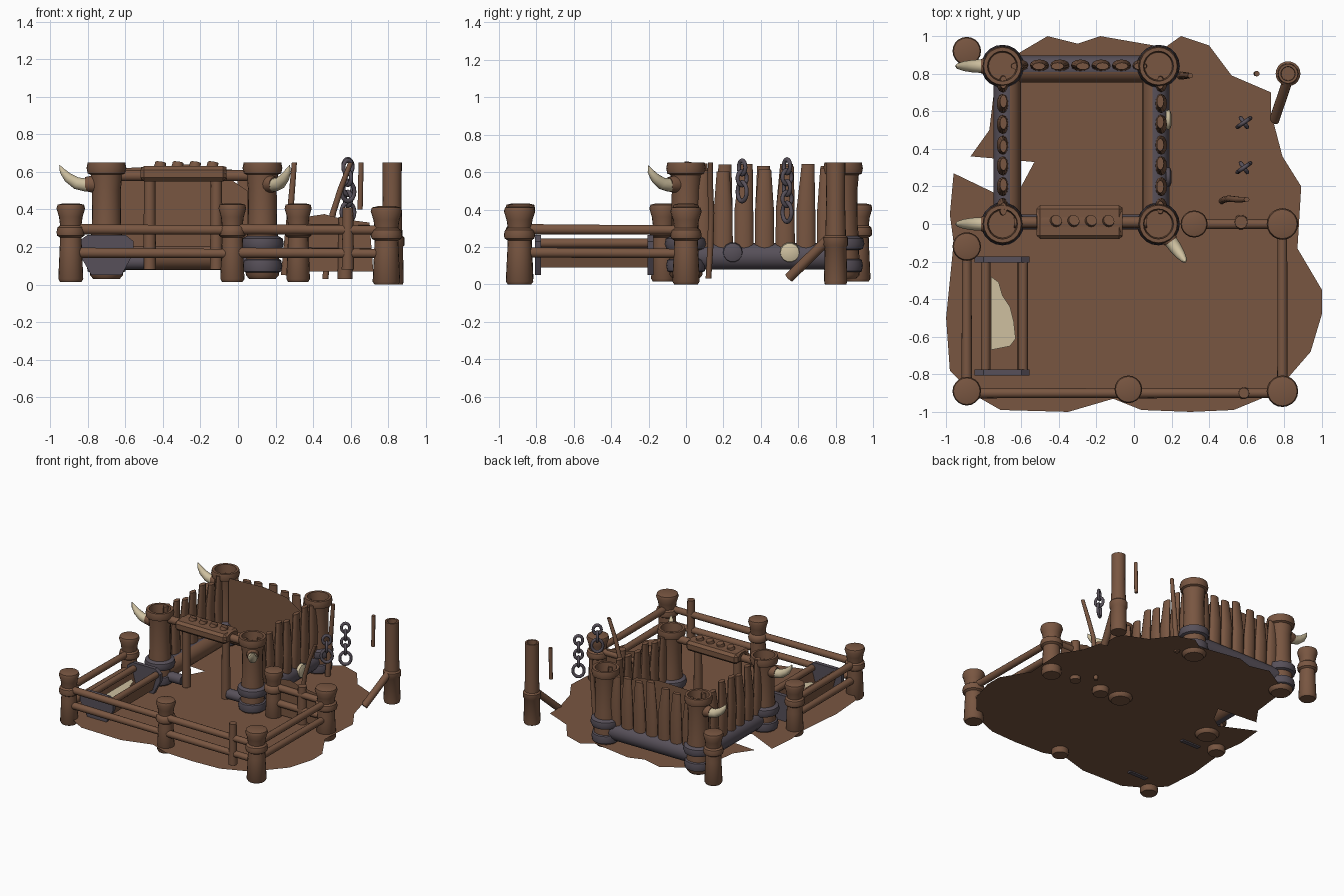
import bpy, bmesh, math, random
from mathutils import Vector, Matrix

if "Cube" in bpy.data.objects:
    bpy.data.objects.remove(bpy.data.objects["Cube"])

random.seed(4)


def material(name, rgb):
    m = bpy.data.materials.new(name)
    m.diffuse_color = (*rgb, 1)
    m.use_nodes = True
    m.node_tree.nodes["Principled BSDF"].inputs["Base Color"].default_value = m.diffuse_color
    return m


WOOD = material("brown wood", (0.19, 0.093, 0.053))
IRON = material("grey iron", (0.095, 0.08, 0.1))
BONE = material("pale bone", (0.62, 0.53, 0.35))


def finish(bm, name, mat, smooth=True):
    me = bpy.data.meshes.new(name)
    for f in bm.faces:
        f.smooth = smooth
    bm.to_mesh(me)
    bm.free()
    me.materials.append(mat)
    if smooth:
        me.set_sharp_from_angle(angle=math.radians(40))
    ob = bpy.data.objects.new(name, me)
    bpy.context.collection.objects.link(ob)
    return ob


def tube(name, pts, radii, mat=WOOD, sides=14, axis=None, flat=(1, 1)):
    """Rings along a path; a fixed axis turns it into a lathe."""
    bm = bmesh.new()
    pts = [Vector(p) for p in pts]
    rings = []
    for i, p in enumerate(pts):
        d = Vector(axis) if axis else pts[min(i + 1, len(pts) - 1)] - pts[max(i - 1, 0)]
        q = d.to_track_quat('Z', 'Y')
        ring = []
        for k in range(sides):
            a = math.tau * k / sides
            v = Vector((math.cos(a) * radii[i] * flat[0], math.sin(a) * radii[i] * flat[1], 0))
            ring.append(bm.verts.new(p + q @ v))
        rings.append(ring)
    for a, b in zip(rings, rings[1:]):
        for k in range(sides):
            j = (k + 1) % sides
            bm.faces.new((a[k], a[j], b[j], b[k]))
    bm.faces.new(rings[0][::-1])
    bm.faces.new(rings[-1])
    return finish(bm, name, mat)


def log(name, a, b, r, r2=None, mat=WOOD, flat=(1, 1)):
    return tube(name, [a, b], [r, r2 or r], mat, flat=flat)


def lathe(name, x, y, profile, mat=WOOD, sides=20):
    return tube(name, [(x, y, z) for r, z in profile], [r for r, z in profile], mat, sides, (0, 0, 1))


def sheet(name, pts, mat=WOOD):
    bm = bmesh.new()
    bm.faces.new([bm.verts.new(p) for p in pts])
    return finish(bm, name, mat, False)


def box(name, lo, hi, mat=WOOD, bevel=0.008):
    lo, hi = Vector(lo), Vector(hi)
    bm = bmesh.new()
    bmesh.ops.create_cube(bm, size=1, matrix=Matrix.Translation((lo + hi) / 2) @ Matrix.Diagonal((*(hi - lo), 1)))
    bmesh.ops.bevel(bm, geom=bm.edges[:], offset=bevel, segments=1, affect='EDGES')
    return finish(bm, name, mat, False)


# Ragged dirt ground
ground = [(-.46, 1), (-.3, .96), (-.18, 1), (.165, .94), (.25, 1), (.4, .95), (.52, .79), (.73, .7),
          (.73, .59), (.79, .36), (.89, .2), (.87, -.13), (1, -.35), (1, -.48), (.94, -.68), (.81, -.83),
          (.7, -.92), (.53, -.99), (.3, -1), (.04, -.99), (-.11, -.93), (-.35, -1), (-.71, -.99),
          (-.85, -.91), (-.98, -.78), (-1, -.5), (-.96, -.1), (-.98, .05), (-.96, .27), (-.69, .14),
          (-.6, .2), (-.53, .33), (-.87, .36), (-.77, .5), (-.74, .75), (-.63, .9)]
sheet("ground", [(x, y, .06) for x, y in reversed(ground)])

# Four tower posts, each with an open collar and two iron bands
L, R, F, B = -.70, .13, 0.0, .84
for n, (x, y) in enumerate([(L, F), (R, F), (L, B), (R, B)]):
    lathe(f"tower_post_{n}", x, y, [(.07, .03), (.088, .05), (.092, .1), (.086, .16), (.085, .24), (.078, .32),
          (.076, .5), (.084, .585), (.1, .592), (.106, .62), (.1, .65), (.08, .65), (.074, .58)])
    lathe(f"upper_band_{n}", x, y, [(.08, .18), (.105, .19), (.114, .215), (.108, .245), (.08, .26)], IRON)
    lathe(f"lower_band_{n}", x, y, [(.08, .06), (.1, .07), (.106, .1), (.1, .13), (.08, .14)], IRON)


# Stockade walls: base beam (iron outside, wood inside) and upright stakes
def wall(name, a, b, out, count, stake_shift):
    a, b, out = Vector(a), Vector(b), Vector(out)
    beam = log(name + "_base_beam", a, b, .073)
    beam.data.materials.append(IRON)
    for p in beam.data.polygons:
        p.material_index = int(p.normal.dot(out) > -.1)
    along = (b - a).normalized()
    thick = (.55, 1) if abs(along.y) > .5 else (1, .55)
    for i in range(count):
        p = a + (b - a) * ((i + .8) / (count + .6)) + out * stake_shift
        top = p + along * random.uniform(-.015, .015)
        mid = p + out * .008
        p.z, mid.z, top.z = .12, .4, random.uniform(.6, .65)
        tube(f"{name}_stake_{i}", [p, mid, top], [.052, .05, .034], axis=(0, 0, 1), sides=12, flat=thick)


wall("back_wall", (L, .825, .15), (R, .825, .15), (0, 1, 0), 7, .015)
wall("left_wall", (-.675, F, .15), (-.675, B, .15), (-1, 0, 0), 7, .02)
wall("right_wall", (.115, F, .15), (.115, B, .15), (1, 0, 0), 7, .025)
sheet("back_wall_lining", [(-.63, .775, .14), (.05, .775, .14), (.05, .775, .5), (-.1, .775, .6), (-.3, .775, .63), (-.63, .775, .62)])
# Knobs on the right beam
for y, m in ((.25, IRON), (.555, BONE)):
    tube("beam_knob", [(.17, y, .17), (.192, y, .17), (.2, y, .17)], [.055, .05, .03], m)

# Gateway
for x in (-.47, -.115):
    log("gate_jamb", (x, .01, .08), (x, .01, .58), .034, .03)
tube("gate_lintel", [(-.515, .01, .59), (-.49, .01, .59), (-.08, .01, .59), (-.06, .01, .59)],
     [.036, .042, .042, .036], axis=(1, 0, 0), flat=(2.1, 1))
box("gate_lintel_cap", (-.52, -.08, .55), (-.06, .1, .63), bevel=.02)
for i in range(4):
    x = -.42 + i * .093
    log("lintel_stake", (x, .01, .6), (x + .008, .02, .65), .036, .03, flat=(1, .9))
for x0, x1 in ((-.64, -.5), (-.09, .07)):
    log("gate_sill", (x0, .01, .12), (x1, .01, .12), .04, mat=IRON)
    log("gate_side_rail", (x0, .01, .58), (x1, .01, .58), .03)


# Horns with wooden sockets
def horn(x, y, dx, dy):
    path = [(.07, .535), (.11, .53), (.16, .54), (.205, .57), (.235, .605), (.25, .635)]
    tube("horn", [(x + dx * t, y + dy * t, z) for t, z in path], [.036, .036, .033, .026, .016, .002], BONE)
    tube("horn_socket", [(x + dx * t, y + dy * t, .535) for t in (.05, .08, .115)], [.045, .046, .038])


horn(L, F, -1, 0)
horn(L, B, -1, 0)
horn(R, F, .58, -.81)

# Fence posts
POST = [(.06, .015), (.07, .03), (.062, .2), (.06, .25), (.076, .26), (.08, .28), (.074, .305),
        (.06, .315), (.066, .36), (.08, .405), (.074, .425), (.045, .432)]
for x, y, s in [(-.89, -.12, .95), (-.89, -.89, .95), (-.03, -.88, .92), (.79, -.89, 1.05), (.79, 0, 1.05),
                (-.89, .92, .95), (.32, 0, .9)]:
    lathe("fence_post", x, y, [(r * s, z - (.015 if s > 1 else 0)) for r, z in POST])

# Fence rails
for a, b in [((-.89, -.9), (-.03, -.9)), ((-.03, -.9), (.79, -.9)), ((-.89, -.89), (-.89, -.12)),
             ((.79, -.89), (.79, 0)), ((.32, 0), (.79, 0))]:
    for z in (.17, .295):
        log("fence_rail", (*a, z), (*b, z - .005), .028, .025)
log("front_fence_stick", (.585, -.9, .08), (.585, -.9, .41), .033, .028)
log("side_fence_stick", (.57, .01, .03), (.57, .01, .36), .04, .034)
sheet("fence_hide", [(.36, .01, .07), (.72, .01, .07), (.7, .01, .33), (.55, .01, .35), (.46, .01, .375), (.36, .01, .36)])

# Broken tall post and its fallen brace
lathe("tall_post", .82, .8, [(.058, 0), (.062, .02), (.058, .2), (.066, .21), (.066, .25), (.055, .26),
      (.05, .45), (.052, .65), (.038, .65), (.036, .6)])
log("fallen_brace", (.82, .77, .25), (.745, .55, .035), .027)

# Loose poles
tube("curved_pole", [(.465, .12, .03), (.48, .13, .2), (.505, .135, .38), (.55, .13, .52), (.6, .13, .65)],
     [.016, .017, .017, .016, .014], axis=(0, 0, 1), sides=10)
log("hanging_stick", (.65, .8, .4), (.655, .8, .65), .014)
log("rear_stick", (.25, .79, .05), (.3, .79, .65), .022, .014)


# Hanging chains
def chain(x, y, z_low):
    z, i = z_low + .055, 0
    while z < .64:
        r = .042 if i == 0 else .03
        bpy.ops.mesh.primitive_torus_add(major_segments=16, minor_segments=8, major_radius=r, minor_radius=.011,
                                         location=(x, y, z), rotation=(math.pi / 2, 0, math.radians(35 + 90 * (i % 2))))
        ob = bpy.context.object
        ob.name = "chain_link"
        ob.scale = (1, 1.2, 1)
        ob.data.materials.append(IRON)
        for p in ob.data.polygons:
            p.use_smooth = True
        z += .072 if i == 0 else .058
        i += 1


chain(.585, .30, .44)
chain(.585, .54, .33)

# Feeding trough with iron ends and a pale scrap inside
section = [(-.81, .23), (-.77, .09), (-.62, .09), (-.58, .23)]
for (x0, z0), (x1, z1) in zip(section, section[1:]):
    sheet("trough_side", [(x0, -.78, z0), (x1, -.78, z1), (x1, -.2, z1), (x0, -.2, z0)])
for x in (-.79, -.59):
    log("trough_rim", (x, -.79, .22), (x, -.19, .22), .025)
for y in (-.79, -.19):
    bm = bmesh.new()
    face = bm.faces.new([bm.verts.new((x, y - .016, z)) for x, z in
                         [(-.78, .05), (-.62, .05), (-.555, .17), (-.555, .23), (-.6, .265), (-.8, .265), (-.85, .23), (-.85, .17)]])
    ext = bmesh.ops.extrude_face_region(bm, geom=[face])
    bmesh.ops.translate(bm, verts=[v for v in ext['geom'] if isinstance(v, bmesh.types.BMVert)], vec=(0, .032, 0))
    bmesh.ops.recalc_face_normals(bm, faces=bm.faces[:])
    finish(bm, "trough_end", IRON, False)
scrap = [(-.76, -.67), (-.66, -.65), (-.63, -.61), (-.64, -.52), (-.66, -.44), (-.7, -.38), (-.72, -.31), (-.76, -.28)]
sheet("trough_scrap", [(x, y, .17) for x, y in scrap], BONE)
